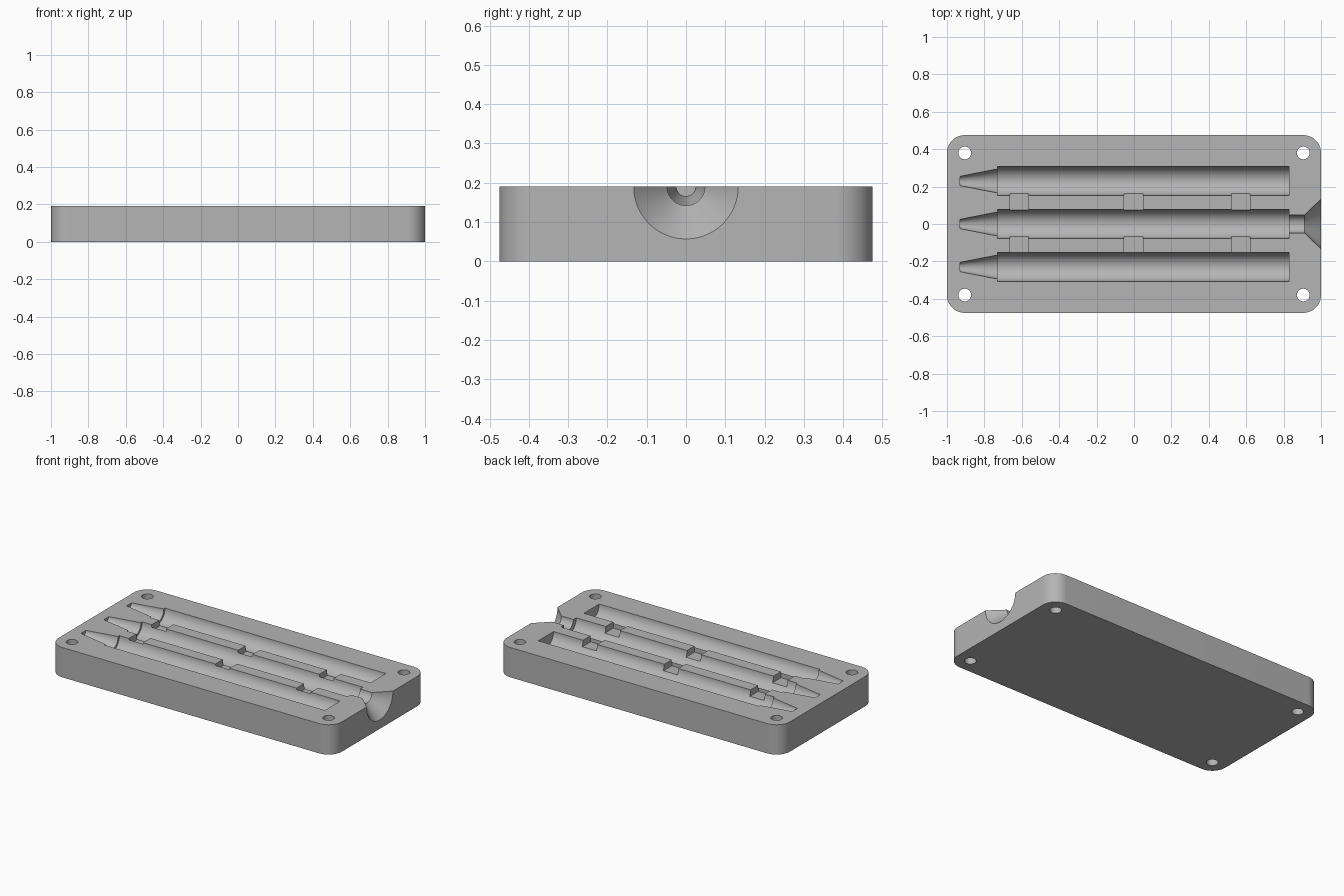
import bpy, bmesh
from math import cos, sin, pi, radians

cube = bpy.data.objects.get("Cube")
if cube:
    bpy.data.objects.remove(cube, do_unlink=True)

HEIGHT, HALF_Y, CORNER = 0.19, 0.475, 0.095
PITCH, BORE, SEGMENTS = 0.23, 0.0775, 96

grey = bpy.data.materials.new("light grey")
grey.use_nodes = True
colour = (0.46, 0.46, 0.46, 1)
grey.diffuse_color = colour
grey.node_tree.nodes["Principled BSDF"].inputs["Base Color"].default_value = colour


def new_object(name, bm):
    bmesh.ops.recalc_face_normals(bm, faces=bm.faces)
    mesh = bpy.data.meshes.new(name)
    bm.to_mesh(mesh)
    bm.free()
    mesh.materials.append(grey)
    obj = bpy.data.objects.new(name, mesh)
    bpy.context.collection.objects.link(obj)
    return obj


def prism(name, outline, z0, z1):
    """Extrude an xy outline upwards."""
    bm = bmesh.new()
    face = bm.faces.new([bm.verts.new((x, y, z0)) for x, y in outline])
    top = bmesh.ops.extrude_face_region(bm, geom=[face])["geom"]
    verts = [v for v in top if isinstance(v, bmesh.types.BMVert)]
    bmesh.ops.translate(bm, verts=verts, vec=(0, 0, z1 - z0))
    return new_object(name, bm)


def turned(name, profile, y):
    """Revolve (x, radius) pairs about an x axis lying in the parting face."""
    bm = bmesh.new()
    rings = []
    for x, r in profile:
        angles = [2 * pi * (i + 0.5) / SEGMENTS for i in range(SEGMENTS)]
        rings.append([bm.verts.new((x, y + r * cos(a), HEIGHT + r * sin(a))) for a in angles])
    for a, b in zip(rings, rings[1:]):
        for i in range(SEGMENTS):
            j = (i + 1) % SEGMENTS
            bm.faces.new((a[i], a[j], b[j], b[i]))
    bm.faces.new(rings[0])
    bm.faces.new(rings[-1])
    return new_object(name, bm)


def arc(cx, cy, r, start, end, steps):
    angles = [start + (end - start) * i / steps for i in range(steps + 1)]
    return [(cx + r * cos(a), cy + r * sin(a)) for a in angles]


# Rounded mould block
outline = []
for k, (sx, sy) in enumerate([(1, 1), (-1, 1), (-1, -1), (1, -1)]):
    outline += arc(sx * (1 - CORNER), sy * (HALF_Y - CORNER), CORNER,
                   k * pi / 2, (k + 1) * pi / 2, 16)
block = prism("mould_block", outline, 0, HEIGHT)

cutters = []

# Three tapered cavities; the middle one runs on into the pouring funnel
cavity = [(-0.93, 0.025), (-0.73, 0.064), (-0.73, BORE), (0.828, BORE)]
funnel = [(0.828, 0.048), (0.912, 0.048), (1.0, 0.133), (1.02, 0.152)]
for row in (-1, 0, 1):
    profile = cavity + funnel if row == 0 else cavity
    cutters.append(turned("cavity_cutter", profile, row * PITCH))

# Shallow gates linking neighbouring cavities
for x in (-0.613, -0.003, 0.57):
    for y0, y1 in ((0.076, 0.162), (-0.153, -0.067)):
        box = [(x - 0.05, y0), (x + 0.05, y0), (x + 0.05, y1), (x - 0.05, y1)]
        cutters.append(prism("gate_cutter", box, HEIGHT - 0.039, HEIGHT + 0.05))

# Corner pin holes
for sx in (-1, 1):
    for sy in (-1, 1):
        circle = arc(sx * 0.905, sy * 0.38, 0.034, 0, 2 * pi, 48)[:-1]
        cutters.append(prism("pin_hole_cutter", circle, -0.05, HEIGHT + 0.05))

# Carve the block, then drop the cutters
bpy.ops.object.select_all(action="DESELECT")
bpy.context.view_layer.objects.active = block
block.select_set(True)
for cutter in cutters:
    cutter.hide_render = True
    mod = block.modifiers.new("carve", "BOOLEAN")
    mod.operation, mod.solver, mod.object = "DIFFERENCE", "EXACT", cutter
    bpy.ops.object.modifier_apply(modifier=mod.name)
    bpy.data.objects.remove(cutter, do_unlink=True)

bpy.ops.object.shade_smooth_by_angle(angle=radians(25))
